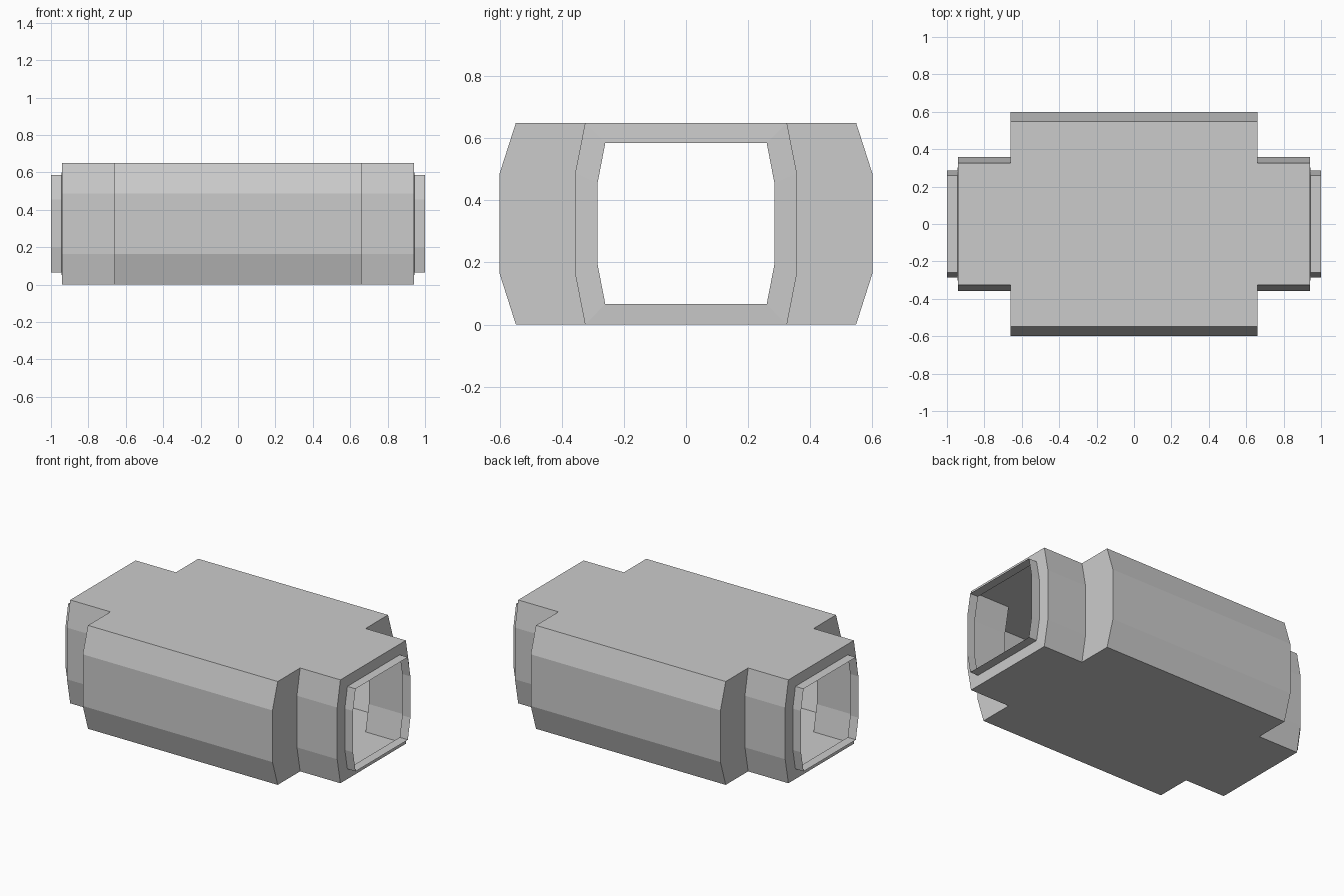
import bpy
import bmesh

if "Cube" in bpy.data.objects:
    bpy.data.objects.remove(bpy.data.objects["Cube"])


def profile(x, side, edge, low, high, bottom, top):
    """Eight-sided section across y/z: straight sides with bevelled shoulders."""
    half = [(edge, bottom), (side, low), (side, high), (edge, top)]
    pts = half + [(-y, z) for y, z in reversed(half)]
    return [(x, y, z) for y, z in pts]


def loft(name, sections):
    """Open thin shell joining successive sections."""
    bm = bmesh.new()
    rings = [[bm.verts.new(p) for p in s] for s in sections]
    for a, b in zip(rings, rings[1:]):
        for i in range(8):
            j = (i + 1) % 8
            # skip flat slivers where a step shares the same roof or floor plane
            same_x = abs(a[i].co.x - b[i].co.x) < 1e-6
            same_z = max(v.co.z for v in (a[i], a[j], b[i], b[j])) - \
                min(v.co.z for v in (a[i], a[j], b[i], b[j])) < 1e-6
            if same_x and same_z:
                continue
            bm.faces.new((a[i], b[i], b[j], a[j]))
    # outward normals
    for f in bm.faces:
        f.normal_update()
    roof = max(bm.faces, key=lambda f: (f.calc_center_median().z, f.calc_area()))
    if roof.normal.z < 0:
        bmesh.ops.reverse_faces(bm, faces=bm.faces[:])
    mesh = bpy.data.meshes.new(name)
    bm.to_mesh(mesh)
    bm.free()
    obj = bpy.data.objects.new(name, mesh)
    bpy.context.collection.objects.link(obj)
    return obj


WIDE = (0.60, 0.548, 0.163, 0.488, 0.0, 0.65)
NECK = (0.357, 0.325, 0.163, 0.488, 0.0, 0.65)
RIM = (0.285, 0.26, 0.195, 0.455, 0.066, 0.585)

# Hull: wide middle, stepped necks and end walls around the openings
half = [(0.66, WIDE), (0.66, NECK), (0.94, NECK), (0.943, RIM)]
stations = [(-x, p) for x, p in reversed(half)] + half
loft("corridor_hull", [profile(x, *p) for x, p in stations])

# Thin collars projecting from both openings
loft("right_collar", [profile(0.943, *RIM), profile(1.0, *RIM)])
loft("left_collar", [profile(-1.0, *RIM), profile(-0.943, *RIM)])
